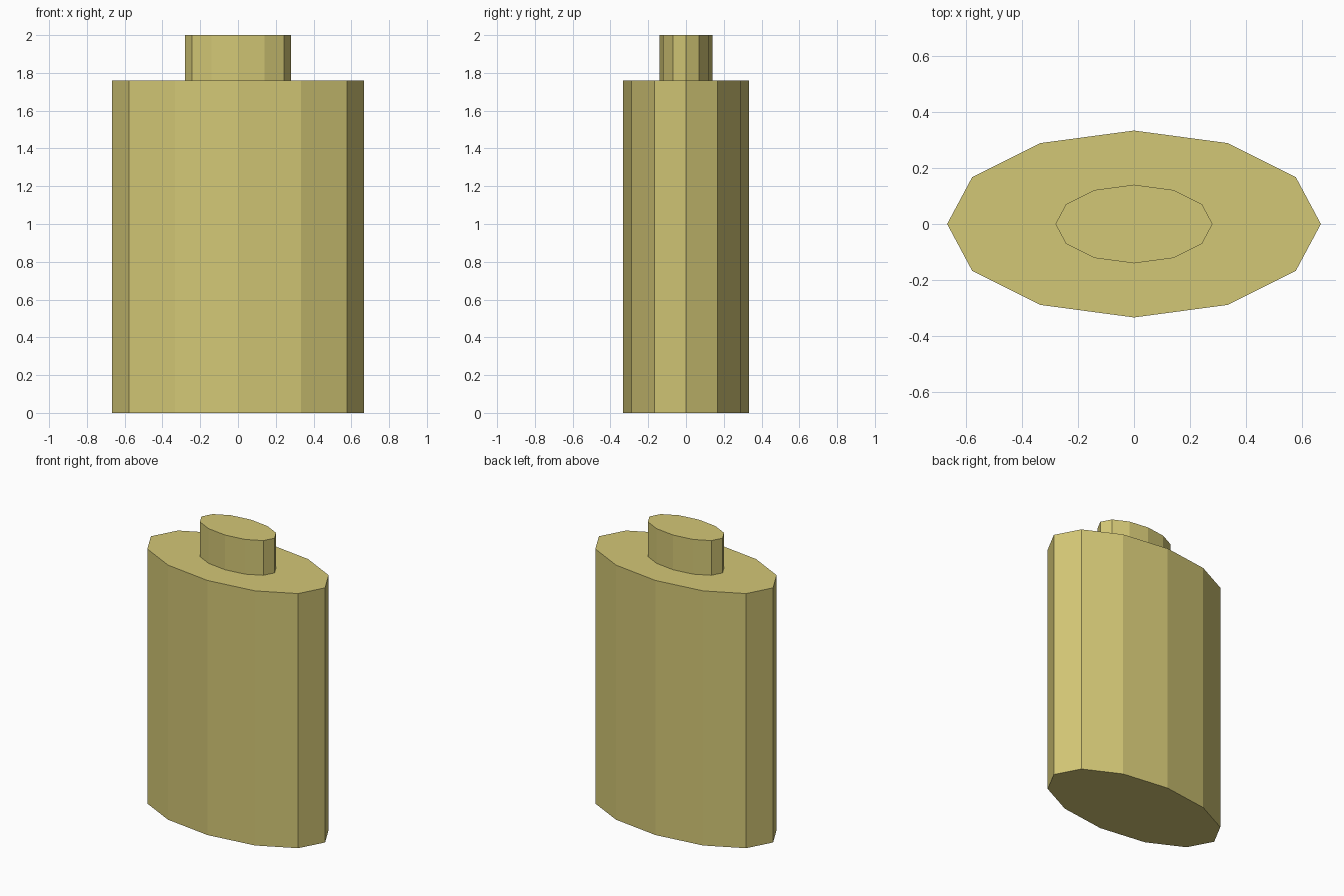
import bpy

# Remove the default cube
cube = bpy.data.objects.get("Cube")
if cube:
    bpy.data.objects.remove(cube, do_unlink=True)

# Single flat colour
COLOR = (0.65, 0.57, 0.18, 1.0)
mat = bpy.data.materials.new("straw_yellow")
mat.use_nodes = True
mat.diffuse_color = COLOR
mat.node_tree.nodes["Principled BSDF"].inputs["Base Color"].default_value = COLOR


def oval_prism(name, rx, ry, z0, z1):
    """Twelve-sided flat-shaded oval column from z0 to z1."""
    bpy.ops.mesh.primitive_cylinder_add(
        vertices=12, radius=1, depth=1, location=(0, 0, (z0 + z1) / 2))
    obj = bpy.context.object
    obj.name = obj.data.name = name
    obj.scale = (rx, ry, z1 - z0)
    bpy.ops.object.transform_apply(location=False, rotation=False, scale=True)
    obj.data.materials.append(mat)
    return obj


# Flask body and the neck seated in its flat top
oval_prism("body", 0.666, 0.333, 0.0, 1.76)
oval_prism("neck", 0.28, 0.14, 1.74, 2.0)
